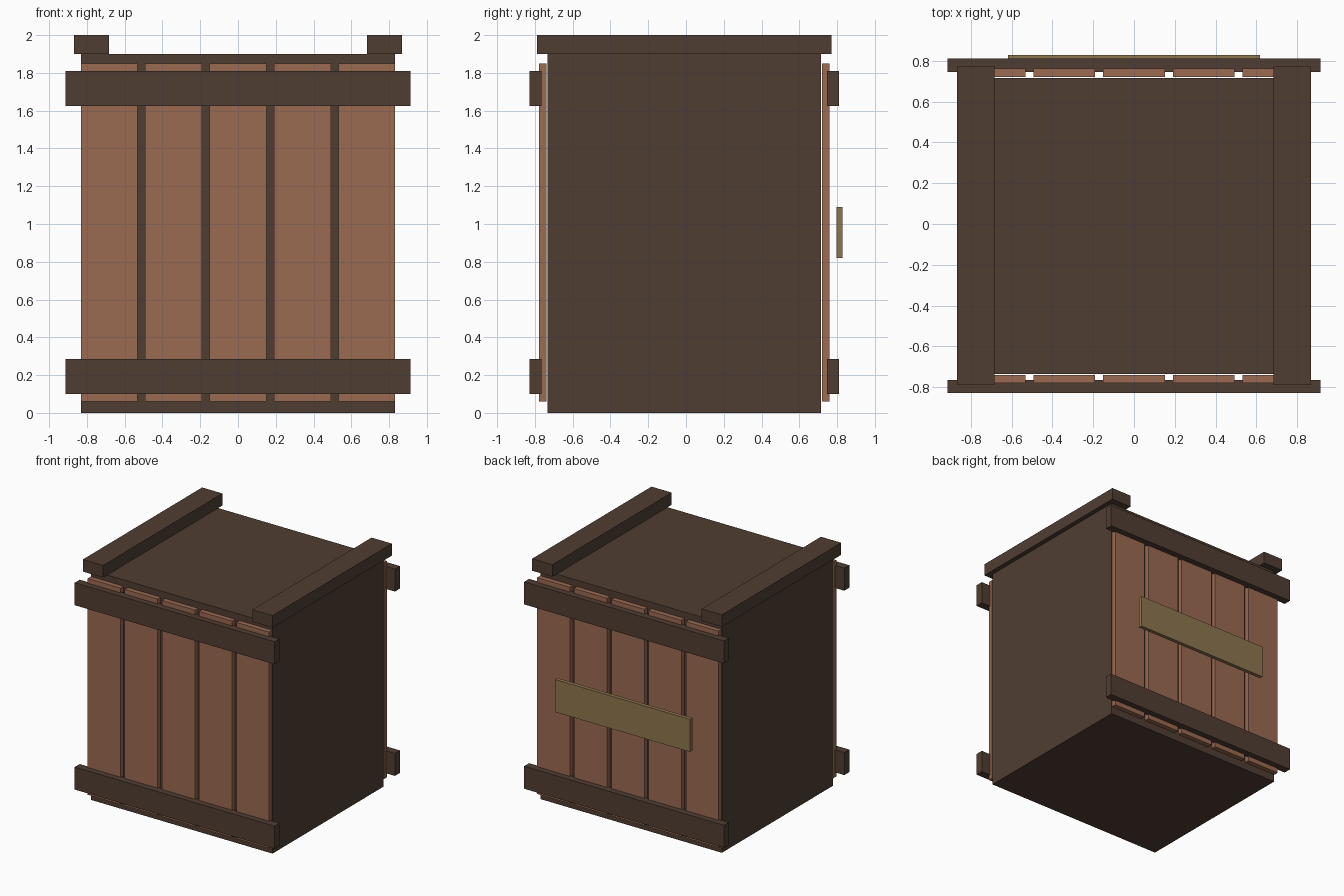
import bpy
import bmesh
from mathutils import Vector

if "Cube" in bpy.data.objects:
    bpy.data.objects.remove(bpy.data.objects["Cube"])


def make_material(name, rgb):
    mat = bpy.data.materials.new(name)
    mat.diffuse_color = (*rgb, 1)
    mat.use_nodes = True
    mat.node_tree.nodes["Principled BSDF"].inputs["Base Color"].default_value = mat.diffuse_color
    return mat


dark_wood = make_material("dark_wood", (0.08, 0.048, 0.032))
red_wood = make_material("red_wood", (0.33, 0.145, 0.085))
pale_wood = make_material("pale_wood", (0.27, 0.18, 0.075))


def box(name, x, y, z, mat):
    """Box spanning the (min, max) pairs x, y and z."""
    lo, hi = (Vector(p) for p in zip(x, y, z))
    bm = bmesh.new()
    bmesh.ops.create_cube(bm, size=1)
    bmesh.ops.scale(bm, vec=hi - lo, verts=bm.verts)
    mesh = bpy.data.meshes.new(name)
    bm.to_mesh(mesh)
    bm.free()
    mesh.materials.append(mat)
    obj = bpy.data.objects.new(name, mesh)
    obj.location = (lo + hi) / 2
    bpy.context.collection.objects.link(obj)
    return obj


CENTRE_Y = -0.009  # crate centre; the label on the back shifts it off zero

# Crate body
box("crate_body", (-0.83, 0.83), (CENTRE_Y - 0.725, CENTRE_Y + 0.725), (0, 1.9), dark_wood)

for side, sign in (("front", -1), ("back", 1)):
    def depth(a, b):
        return sorted((CENTRE_Y + sign * a, CENTRE_Y + sign * b))

    # Five upright slats with narrow gaps
    for i in range(5):
        x = (i - 2) * 0.341
        box(f"{side}_slat_{i + 1}", (max(x - 0.151, -0.83), min(x + 0.151, 0.83)),
            depth(0.73, 0.77), (0.06, 1.85), red_wood)

    # Cross rails over the slats
    for level, z in (("lower", 0.1), ("upper", 1.625)):
        box(f"{side}_{level}_rail", (-0.914, 0.914), depth(0.755, 0.82), (z, z + 0.186), dark_wood)

# Lid battens
for side, sign in (("left", -1), ("right", 1)):
    box(f"{side}_lid_batten", sorted((sign * 0.683, sign * 0.868)),
        (CENTRE_Y - 0.78, CENTRE_Y + 0.78), (1.9, 2.0), dark_wood)

# Label board, standing slightly clear of the back slats
box("label_board", (-0.617, 0.617), (0.798, 0.829), (0.82, 1.09), pale_wood)
